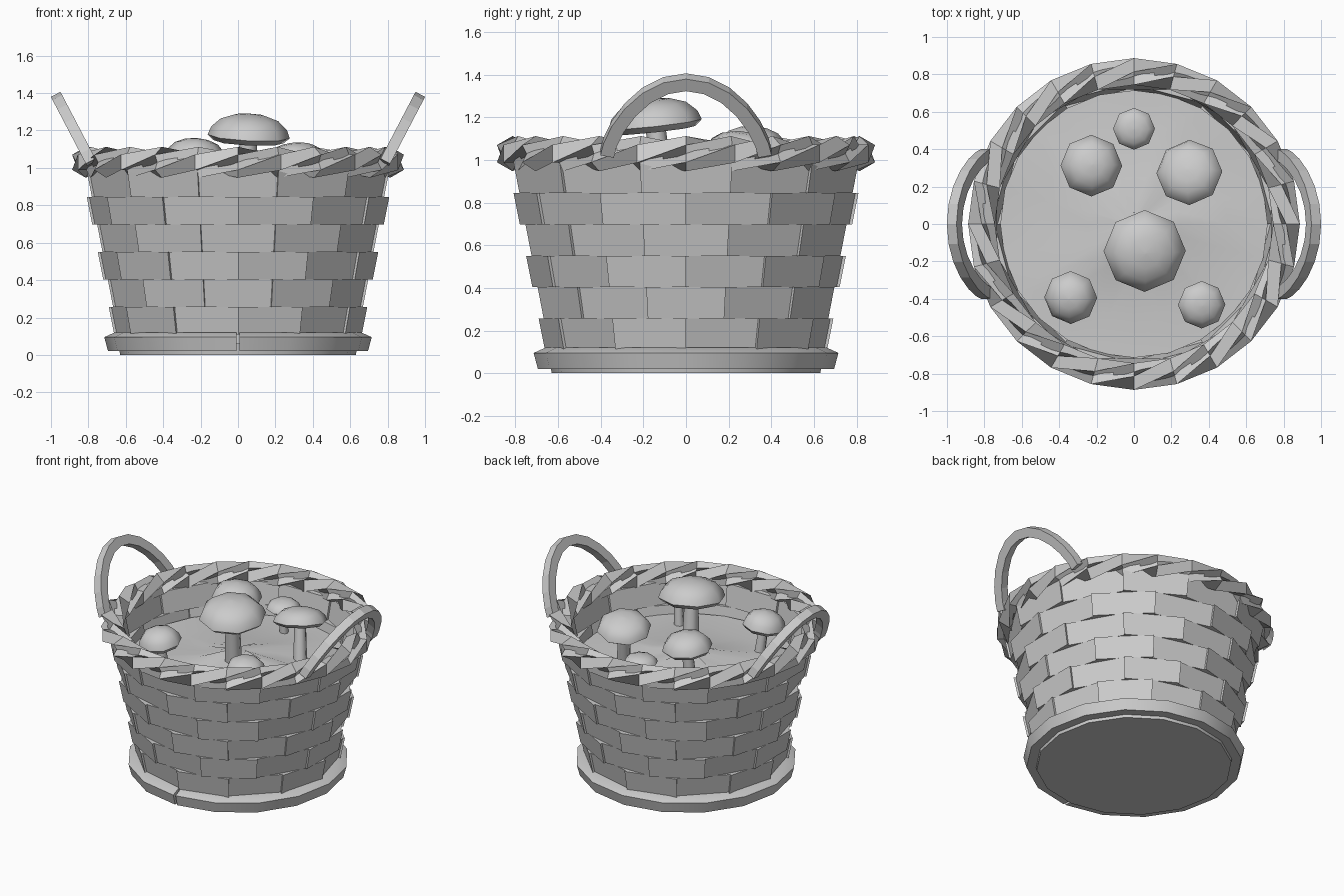
import bpy, bmesh, math, random
from math import sin, cos, pi, tau
from mathutils import Vector, Matrix

random.seed(4)
cube = bpy.data.objects.get("Cube")
if cube:
    bpy.data.objects.remove(cube, do_unlink=True)

grey = bpy.data.materials.new("plain grey")
grey.use_nodes = True
COLOUR = (0.6, 0.6, 0.6, 1)
grey.diffuse_color = COLOUR
grey.node_tree.nodes["Principled BSDF"].inputs["Base Color"].default_value = COLOUR


def finish(name, bm, smooth=None):
    bmesh.ops.recalc_face_normals(bm, faces=bm.faces)
    mesh = bpy.data.meshes.new(name)
    bm.to_mesh(mesh)
    bm.free()
    mesh.materials.append(grey)
    obj = bpy.data.objects.new(name, mesh)
    bpy.context.collection.objects.link(obj)
    if smooth:
        bpy.ops.object.select_all(action="DESELECT")
        obj.select_set(True)
        bpy.context.view_layer.objects.active = obj
        bpy.ops.object.shade_smooth_by_angle(angle=math.radians(smooth))


def bridge(bm, rings, closed):
    """Skin a list of equal point loops; cap the ends when not closed."""
    loops = [[bm.verts.new(p) for p in ring] for ring in rings]
    n = len(loops[0])
    for i in range(len(loops) if closed else len(loops) - 1):
        a, b = loops[i], loops[(i + 1) % len(loops)]
        for j in range(n):
            k = (j + 1) % n
            bm.faces.new((a[j], a[k], b[k], b[j]))
    if not closed:
        bm.faces.new(loops[0])
        bm.faces.new(loops[-1])


def section(centre, u, v, half_u, half_v):
    """Rectangle around a path point."""
    return [centre + u * half_u * a + v * half_v * b
            for a, b in ((-1, -1), (1, -1), (1, 1), (-1, 1))]


def polar(r, angle, z):
    return Vector((r * sin(angle), -r * cos(angle), z))


def lathe(bm, profile, sides, matrix=Matrix()):
    bridge(bm, [[matrix @ polar(r, tau * i / sides, z) for i in range(sides)]
                for r, z in profile], False)


# Woven wall: staggered rows of flat slats, alternately pushed in and out
PANELS, ROWS, LOW, ROW_H = 12, 6, 0.11, 0.147
wall = bmesh.new()
for row in range(ROWS):
    z0 = LOW + row * ROW_H
    shift = 0.5 * (row % 2)
    for k in range(PANELS):
        a0, a1 = (tau * (k + shift + e) / PANELS for e in (0, 1))
        inset = 0.014 * (k % 2)
        rings = []
        for z in (z0, z0 + ROW_H):
            r = 0.64 + 0.2 * z - inset
            rings.append([polar(r, a0, z), polar(r, a1, z),
                          polar(r - 0.05, a1, z), polar(r - 0.05, a0, z)])
        bridge(wall, rings, False)
finish("woven_wall", wall)

# Floor and the open hoop around the foot
floor = bmesh.new()
lathe(floor, [(0.63, 0.0), (0.64, 0.06)], 16)
finish("basket_floor", floor, 30)

hoop = bmesh.new()
rings = []
for i in range(17):
    a = 0.012 + (tau - 0.024) * i / 16
    rings.append([polar(r, a, z) for r, z in
                  ((0.6, 0.02), (0.695, 0.02), (0.715, 0.095), (0.66, 0.12), (0.6, 0.12))])
bridge(hoop, rings, False)
finish("foot_hoop", hoop, 30)

# Braided rim: three flat strands winding round each other
STEPS, TURNS, STRANDS = 24, 4, 3
for s in range(STRANDS):
    rim = bmesh.new()
    rings = []
    for i in range(STEPS):
        a = tau * i / STEPS
        wind = TURNS * (a - pi / PANELS) + tau * s / STRANDS
        out, up = polar(1, a, 0), Vector((0, 0, 1))
        radial = out * cos(wind) + up * sin(wind)
        across = up * cos(wind) - out * sin(wind)
        centre = polar(0.815, a, 1.03) + radial * 0.043
        rings.append(section(centre, radial, across, 0.028, 0.042))
    bridge(rim, rings, True)
    finish(f"rim_strand_{s + 1}", rim)

# Leaning arched handles
for side, label in ((1, "left"), (-1, "right")):
    lean = Vector((side * 0.175, 0, 0.335))
    normal = Vector((side * 0.335, 0, -0.175)).normalized()
    path = [Vector((side * 0.785, 0.37 * cos(t), 1.03)) + lean * sin(t) ** 1.4
            for t in (pi * i / 12 for i in range(13))]
    rings = []
    for i, centre in enumerate(path):
        tangent = path[min(i + 1, 12)] - path[max(i - 1, 0)]
        radial = normal.cross(tangent).normalized()
        rings.append(section(centre, radial, normal, 0.032, 0.029))
    handle = bmesh.new()
    bridge(handle, rings, False)
    finish(f"{label}_handle", handle)

# Mounded earth with faint bumps
soil = bmesh.new()
rings = []
for r, z in ((0.715, 0.76), (0.715, 0.785), (0.5, 0.79), (0.25, 0.82), (0.06, 0.86)):
    bump = 0.012 if r < 0.7 else 0
    rings.append([polar(r, tau * i / 24, z + random.uniform(-bump, bump)) for i in range(24)])
bridge(soil, rings, False)
finish("soil", soil, 60)

# Mushrooms: x, y, cap radius, cap base, cap top, tilt about x and y
MUSHROOMS = [
    (0.055, -0.14, 0.22, 1.13, 1.29, 0.11, 0.05),
    (0.30, 0.27, 0.178, 1.01, 1.13, -0.2, -0.14),
    (-0.23, 0.31, 0.165, 1.02, 1.16, -0.06, 0.06),
    (0.0, 0.51, 0.112, 0.95, 1.02, 0.05, 0.0),
    (-0.335, -0.39, 0.142, 0.94, 1.075, 0.1, -0.1),
    (0.36, -0.43, 0.127, 0.97, 1.06, 0.08, 0.08),
]
CAP = [(0.2, 0.1), (0.85, 0.06), (1, 0.24), (0.92, 0.52), (0.7, 0.8), (0.38, 0.95), (0.03, 1)]
for n, (x, y, r, low, top, tx, ty) in enumerate(MUSHROOMS, 1):
    place = (Matrix.Translation((x, y, low)) @ Matrix.Rotation(tx, 4, "X")
             @ Matrix.Rotation(ty, 4, "Y"))
    cap = bmesh.new()
    lathe(cap, [(r * a, (top - low) * b) for a, b in CAP], 8, place)
    finish(f"mushroom_cap_{n}", cap, 50)
    stem = bmesh.new()
    lathe(stem, [(r * 0.26, 0.76 - low), (r * 0.21, 0.04)], 8, place)
    finish(f"mushroom_stem_{n}", stem, 50)
